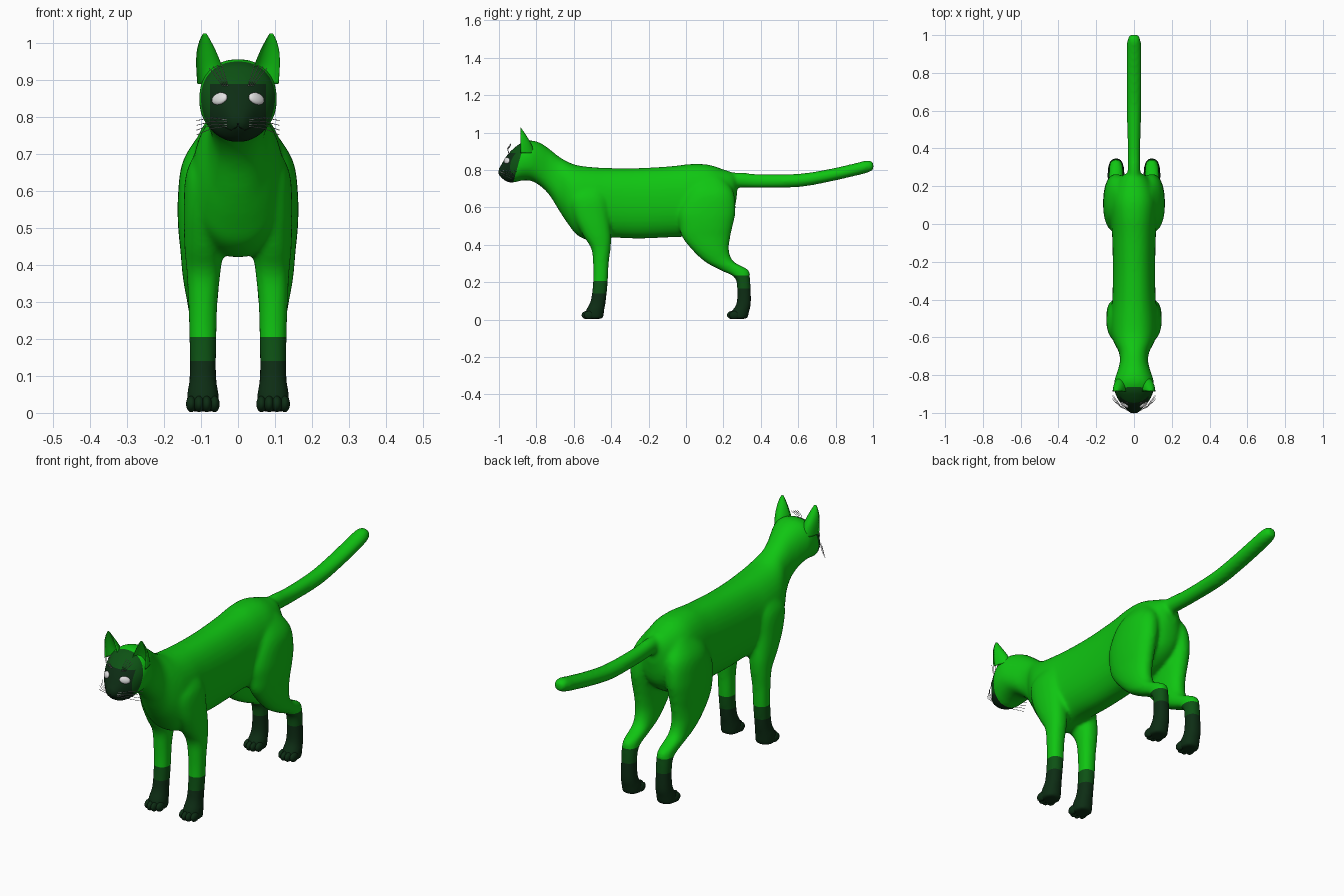
import bpy, bmesh, math
from mathutils import Vector, Matrix
from mathutils.bvhtree import BVHTree

if "Cube" in bpy.data.objects:
    bpy.data.objects.remove(bpy.data.objects["Cube"])


def material(name, rgb):
    m = bpy.data.materials.new(name)
    m.diffuse_color = (*rgb, 1)
    m.use_nodes = True
    m.node_tree.nodes["Principled BSDF"].inputs["Base Color"].default_value = m.diffuse_color
    return m


GREEN = material("bright_green", (0.005, 0.56, 0.006))
MID = material("mid_green", (0.004, 0.085, 0.007))
DARK = material("dark_green", (0.004, 0.026, 0.007))
BLACK = material("near_black", (0.003, 0.010, 0.004))
WHITE = material("white", (0.75, 0.75, 0.75))
GREY = material("whisker_grey", (0.45, 0.45, 0.45))


def add_object(name, bm, mats):
    bmesh.ops.recalc_face_normals(bm, faces=bm.faces)
    me = bpy.data.meshes.new(name)
    bm.to_mesh(me)
    bm.free()
    for p in me.polygons:
        p.use_smooth = True
    for m in mats:
        me.materials.append(m)
    ob = bpy.data.objects.new(name, me)
    bpy.context.collection.objects.link(ob)
    return ob


def spline(rows, steps=4):
    """Catmull-Rom interpolation through rows of ring parameters."""
    out = []
    for i in range(len(rows) - 1):
        a, b, c, d = (rows[max(0, min(len(rows) - 1, i + k))] for k in (-1, 0, 1, 2))
        for s in range(steps):
            t = s / steps
            out.append([q + 0.5 * t * (r - p + t * (2*p - 5*q + 4*r - w + t * (3*(q - r) + w - p)))
                        for p, q, r, w in zip(a, b, c, d)])
    return out + [list(rows[-1])]


def loft(bm, rings, n=28, power=0.9, dish=1.0):
    """Skin rings given as (centre, u, v)."""
    loops = []
    for c, u, v in rings:
        loop = []
        for k in range(n):
            a = 2 * math.pi * k / n
            x, y = (math.copysign(abs(f) ** power, f) for f in (math.cos(a), math.sin(a)))
            loop.append(bm.verts.new(c + u * x + v * (y * dish if y < 0 else y)))
        loops.append(loop)
    for p, q in zip(loops, loops[1:]):
        for k in range(n):
            bm.faces.new((p[k], p[(k + 1) % n], q[(k + 1) % n], q[k]))
    bm.faces.new(loops[0])
    bm.faces.new(loops[-1])


def upright(rows):
    """Rings across the length: y, bottom, top, half width."""
    return [(Vector((0, y, (a + b) / 2)), Vector((w, 0, 0)), Vector((0, 0, (b - a) / 2)))
            for y, a, b, w in spline(rows)]


def level(rows, side):
    """Rings across the height: z, x, front, back, half width."""
    return [(Vector((side * x, (a + b) / 2, z)), Vector((w, 0, 0)), Vector((0, (b - a) / 2, 0)))
            for z, x, a, b, w in spline(rows)]


def ellipsoid(bm, centre, size, rot=Matrix()):
    bmesh.ops.create_uvsphere(bm, u_segments=20, v_segments=12, radius=1,
                              matrix=Matrix.Translation(centre) @ rot @ Matrix.Diagonal((*size, 1)))


TORSO = [(.272, .66, .76, .03), (.25, .56, .785, .07), (.2, .5, .803, .105), (.12, .46, .828, .125),
         (.03, .445, .832, .122), (-.08, .44, .82, .115), (-.25, .433, .81, .112),
         (-.4, .437, .81, .115), (-.5, .42, .815, .125), (-.58, .45, .825, .122),
         (-.63, .51, .843, .105), (-.68, .585, .872, .08), (-.73, .665, .912, .075),
         (-.78, .715, .945, .088), (-.83, .742, .958, .104), (-.88, .743, .945, .104),
         (-.91, .735, .925, .094), (-.94, .732, .898, .078), (-.965, .74, .868, .055),
         (-.987, .758, .83, .036), (-1.003, .775, .805, .018)]
TAIL = [(.18, .69, .78, .04), (.28, .705, .787, .034), (.4, .703, .777, .034), (.6, .708, .78, .038),
        (.75, .733, .802, .04), (.9, .767, .835, .04), (.97, .785, .852, .036), (1.002, .80, .84, .022)]
FRONT_LEG = [(.72, .07, -.58, -.45, .035), (.65, .085, -.62, -.42, .055), (.55, .09, -.60, -.41, .057),
             (.45, .092, -.55, -.4, .053), (.38, .093, -.507, -.403, .046), (.3, .095, -.497, -.413, .04),
             (.2, .095, -.497, -.418, .037), (.1, .095, -.51, -.428, .036),
             (.05, .095, -.535, -.437, .043), (.004, .095, -.54, -.442, .044)]
HIND_LEG = [(.76, .06, .05, .2, .04), (.68, .085, 0, .255, .065), (.58, .097, -.04, .265, .066),
            (.5, .1, -.035, .25, .062), (.44, .1, -.02, .237, .056), (.37, .1, .035, .23, .05),
            (.31, .097, .1, .255, .043), (.265, .095, .18, .335, .038), (.225, .095, .26, .342, .036),
            (.15, .095, .273, .347, .035), (.08, .095, .268, .347, .038),
            (.04, .095, .24, .337, .043), (.004, .095, .235, .33, .044)]

# body, legs and tail fused into one smooth skin
bm = bmesh.new()
loft(bm, upright(TORSO), 36)
loft(bm, upright(TAIL), 24, 1.0)
for side in (-1, 1):
    loft(bm, level(FRONT_LEG, side))
    loft(bm, level(HIND_LEG, side))
raw = add_object("body_source", bm, [])
mod = raw.modifiers.new("fuse", 'REMESH')
mod.mode = 'VOXEL'
mod.voxel_size = 0.009
mod = raw.modifiers.new("soften", 'SMOOTH')
mod.factor = 0.5
mod.iterations = 10
fused = bpy.data.meshes.new_from_object(raw.evaluated_get(bpy.context.evaluated_depsgraph_get()))
bpy.data.objects.remove(raw)

bm = bmesh.new()
bm.from_mesh(fused)


def cut(point, normal, keep):
    faces = [f for f in bm.faces if keep(f.calc_center_median())]
    geom = faces + list({e for f in faces for e in f.edges}) + list({v for f in faces for v in f.verts})
    bmesh.ops.bisect_plane(bm, geom=geom, plane_co=point, plane_no=normal, dist=1e-5)


# clean colour borders on the socks and face
def sock_heights(y):
    return (.205, .14, .08) if y < 0 else (.235, .165, .09)


for sgn in (-1, 1):
    for z in sock_heights(sgn):
        cut((0, 0, z), (0, 0, 1), lambda c: c.y * sgn > 0 and c.z < .3)
MASK_AT, MASK_DIR = Vector((0, -.905, .8)), Vector((0, 1, -.28))
cut(MASK_AT, MASK_DIR, lambda c: c.y < -.8)
cut((0, 0, .89), (0, 0, 1), lambda c: c.y < -.84)
for x in (-.076, .076):
    cut((x, 0, 0), (1, 0, 0), lambda c: c.y < -.84)
for f in bm.faces:
    c = f.calc_center_median()
    top, mid, low = sock_heights(c.y)
    if c.z < top:
        f.material_index = 1 if c.z > mid else 2
    elif c.y < -.8 and (c - MASK_AT).dot(MASK_DIR) < 0:
        f.material_index = 2 if c.z < .89 and abs(c.x) < .076 else 1
tree = BVHTree.FromBMesh(bm)
add_object("body", bm, [GREEN, MID, DARK])
bpy.data.meshes.remove(fused)


def on_face(x, z):
    hit, normal, _, _ = tree.ray_cast(Vector((x, -1.5, z)), Vector((0, 1, 0)))
    return (hit, normal) if hit else (Vector((x, -.93, z)), Vector((0, -1, 0)))


# toes
bm = bmesh.new()
for side in (-1, 1):
    for y in (-.53, .247):
        for k, back in zip((-1.5, -.5, .5, 1.5), (.012, 0, 0, .012)):
            ellipsoid(bm, (side * .095 + k * .021, y + back, .024), (.014, .028, .022))
add_object("toes", bm, [DARK])

# cupped ears
EAR = [(.89, .073, -.81, .037), (.935, .078, -.825, .035), (.975, .085, -.848, .027),
       (1.005, .089, -.868, .016), (1.026, .09, -.882, .005)]
for side, label in ((-1, "left"), (1, "right")):
    bm = bmesh.new()
    loft(bm, level([(z, x, -1.772 - b, b, w) for z, x, b, w in EAR], side), 24, 1.0, -.55)
    add_object(label + "_ear", bm, [GREEN])

# eyes
bm = bmesh.new()
for side in (-1, 1):
    hit, normal = on_face(side * .05, .85)
    turn = normal.to_track_quat('Z', 'Y').to_matrix().to_4x4() @ Matrix.Rotation(side * -.2, 4, 'Z')
    ellipsoid(bm, hit, (.025, .017, .009), turn)
add_object("eyes", bm, [WHITE])

# nose and mouth
bm = bmesh.new()
ellipsoid(bm, (0, -.99, .797), (.015, .009, .01))
add_object("nose", bm, [BLACK])


def strands(name, paths, radius, mat):
    cu = bpy.data.curves.new(name, 'CURVE')
    cu.dimensions = '3D'
    cu.bevel_depth = radius
    cu.bevel_resolution = 1
    for pts in paths:
        sp = cu.splines.new('POLY')
        sp.points.add(len(pts) - 1)
        for p, co in zip(sp.points, pts):
            p.co = (*co, 1)
    cu.materials.append(mat)
    bpy.context.collection.objects.link(bpy.data.objects.new(name, cu))


mouth = [[on_face(s * x, z)[0] for x, z in ((0, .785), (.004, .772), (.02, .765), (.035, .772))]
         for s in (-1, 1)]
strands("mouth", mouth, .0015, BLACK)

# muzzle and brow whiskers
whiskers = []
for s in (-1, 1):
    for k in range(4):
        root = on_face(s * .03, .775 + .006 * k)[0]
        tip = Vector((s * .112, -.93 + .008 * k, .752 + .013 * k))
        whiskers.append([root, (root + tip) / 2 + Vector((0, -.012, .006)), tip])
    for k in range(4):
        root = on_face(s * (.028 + .004 * k), .884)[0]
        tip = Vector((s * (.045 + .011 * k), -.935, .945 - .004 * k))
        whiskers.append([root, (root + tip) / 2 + Vector((0, -.014, 0)), tip])
strands("whiskers", whiskers, .001, GREY)
